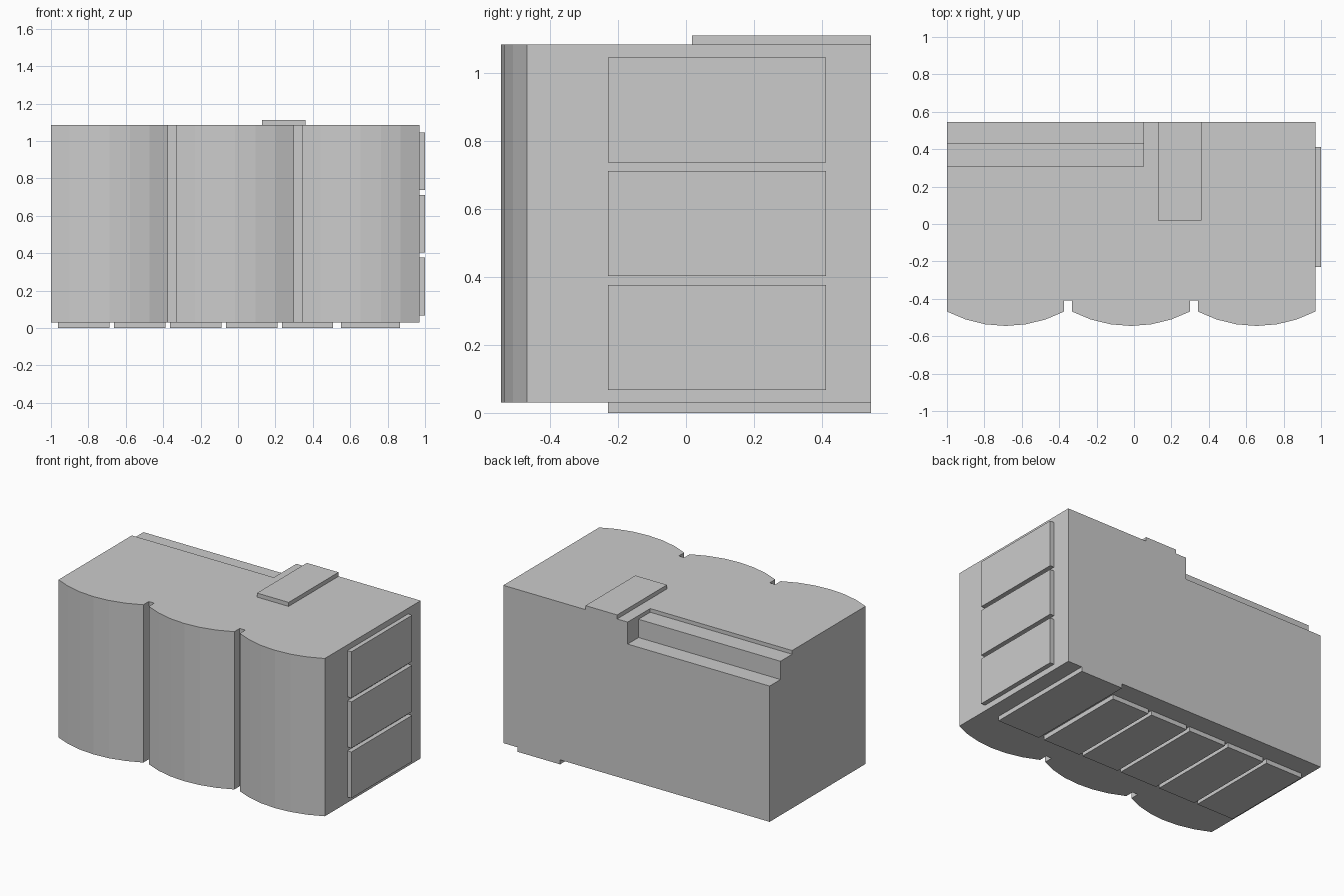
import bpy
import bmesh
import math
from mathutils import Vector

if "Cube" in bpy.data.objects:
    bpy.data.objects.remove(bpy.data.objects["Cube"])

BACK, CHORD, GROOVE, APEX = 0.545, -0.468, -0.41, -0.545
BOTTOM, TOP = 0.03, 1.085


def add_prism(name, points, offset):
    """Extrude a closed polygon of 3D points along an offset vector."""
    bm = bmesh.new()
    face = bm.faces.new([bm.verts.new(p) for p in points])
    ext = bmesh.ops.extrude_face_region(bm, geom=[face], use_keep_orig=True)
    moved = [v for v in ext["geom"] if isinstance(v, bmesh.types.BMVert)]
    bmesh.ops.translate(bm, verts=moved, vec=Vector(offset))
    bmesh.ops.recalc_face_normals(bm, faces=bm.faces)
    mesh = bpy.data.meshes.new(name)
    bm.to_mesh(mesh)
    bm.free()
    obj = bpy.data.objects.new(name, mesh)
    bpy.context.collection.objects.link(obj)
    return obj


def add_box(name, x, y, z):
    pts = [(x[0], y[0], z[0]), (x[1], y[0], z[0]), (x[1], y[1], z[0]), (x[0], y[1], z[0])]
    return add_prism(name, pts, (0, 0, z[1] - z[0]))


def arc(x0, x1, segments=6):
    """Bulging front edge of one lobe, from x0 to x1."""
    half, rise = (x1 - x0) / 2, CHORD - APEX
    radius = (half * half + rise * rise) / (2 * rise)
    angle = math.asin(half / radius)
    cx, cy = (x0 + x1) / 2, APEX + radius
    pts = []
    for i in range(segments + 1):
        a = angle * (2 * i / segments - 1)
        pts.append((cx + radius * math.sin(a), cy - radius * math.cos(a)))
    return pts


# Body: three bowed lobes separated by narrow grooves
outline = []
lobes = [(-1.0, -0.373), (-0.332, 0.3), (0.341, 0.97)]
for i, (x0, x1) in enumerate(lobes):
    if i > 0:
        outline += [(lobes[i - 1][1], GROOVE), (x0, GROOVE)]
    outline += arc(x0, x1)
outline += [(0.97, BACK), (-1.0, BACK)]
body = add_prism("body", [(x, y, BOTTOM) for x, y in outline], (0, 0, TOP - BOTTOM))

# Stepped recess along the top back edge
step = [(0.7, 0.938), (0.43, 0.938), (0.43, 1.06), (0.307, 1.06), (0.307, 1.2), (0.7, 1.2)]
cutter = add_prism("recess_cutter", [(-1.1, y, z) for y, z in step], (1.15, 0, 0))
cutter.hide_render = True
mod = body.modifiers.new("recess", "BOOLEAN")
mod.operation = "DIFFERENCE"
mod.solver = "EXACT"
mod.object = cutter
bpy.context.view_layer.objects.active = body
bpy.ops.object.modifier_apply(modifier=mod.name)
bpy.data.objects.remove(cutter)

# Raised slab on top
add_box("top_slab", (0.128, 0.362), (0.018, BACK), (TOP, 1.112))

# Panels on the right side
for i in range(3):
    z = 0.068 + i * 0.335
    add_box(f"side_panel_{i + 1}", (0.97, 1.0), (-0.23, 0.412), (z, z + 0.309))

# Panels underneath, the rightmost one wider and reaching the back
for i in range(5):
    x = -0.962 + i * 0.299
    add_box(f"bottom_panel_{i + 1}", (x, x + 0.275), (-0.23, 0.412), (0, BOTTOM))
add_box("wide_bottom_panel", (0.55, 0.865), (-0.23, BACK), (0, BOTTOM))
